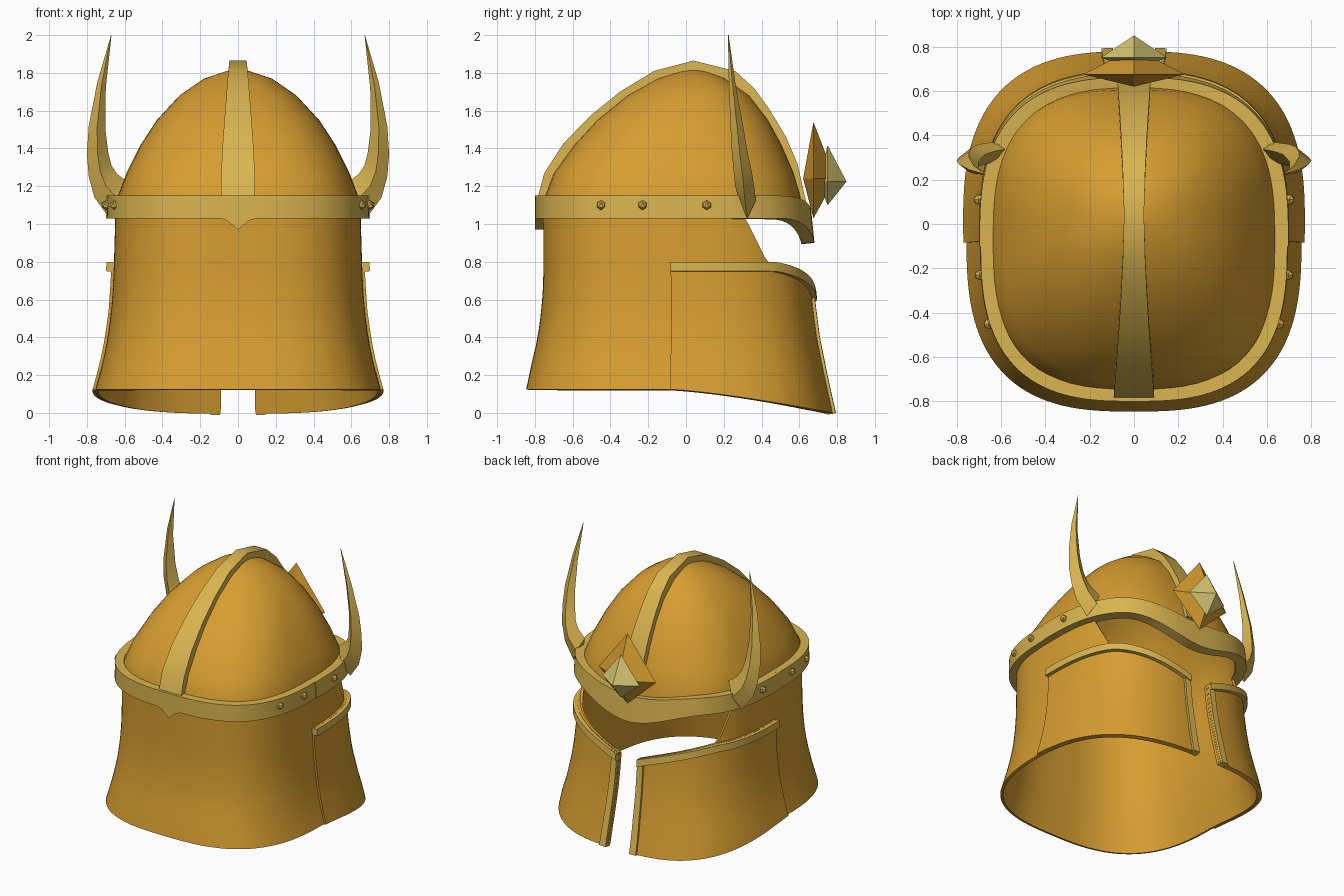
import bpy, bmesh, math
from mathutils import Vector

old = bpy.data.objects.get("Cube")
if old:
    bpy.data.objects.remove(old, do_unlink=True)


def material(name, rgb):
    m = bpy.data.materials.new(name)
    m.use_nodes = True
    m.diffuse_color = (*rgb, 1)
    m.node_tree.nodes["Principled BSDF"].inputs["Base Color"].default_value = (*rgb, 1)
    return m


GOLD = material("deep gold", (0.68, 0.34, 0.03))
TRIM = material("pale gold", (0.70, 0.46, 0.08))
STONE = material("light brass", (0.68, 0.58, 0.17))


def finish(name, bm, mat, thick=0, mirror=False, angle=35):
    """Turn a bmesh into a finished object, with optional thickness and mirroring."""
    me = bpy.data.meshes.new(name)
    bm.to_mesh(me)
    bm.free()
    me.materials.append(mat)
    ob = bpy.data.objects.new(name, me)
    bpy.context.collection.objects.link(ob)
    bpy.ops.object.select_all(action="DESELECT")
    ob.select_set(True)
    bpy.context.view_layer.objects.active = ob
    if thick:
        s = ob.modifiers.new("thickness", "SOLIDIFY")
        s.thickness, s.offset = thick, -1
    if mirror:
        ob.modifiers.new("mirror", "MIRROR").use_mirror_merge = False
    for m in list(ob.modifiers):
        bpy.ops.object.modifier_apply(modifier=m.name)
    bpy.ops.object.shade_smooth_by_angle(angle=math.radians(angle))
    return ob


def grid(rows):
    """Skin a list of equal-length point rows."""
    bm = bmesh.new()
    vs = [[bm.verts.new(p) for p in r] for r in rows]
    for a, b in zip(vs, vs[1:]):
        for i in range(len(a) - 1):
            bm.faces.new((a[i], a[i + 1], b[i + 1], b[i]))
    return bm


# Helmet wall: height, half width, back, front
WALL = [(0, .775, -.87, .765), (.13, .755, -.845, .735), (.25, .72, -.82, .71),
        (.4, .69, -.785, .68), (.55, .67, -.765, .66), (.7, .66, -.755, .645),
        (.85, .655, -.755, .635), (1.2, .645, -.755, .60)]


def section(phi, z, ax, yb, yf, n=2.8):
    """Point on a rounded-square ring."""
    c, s = math.cos(math.radians(phi)), math.sin(math.radians(phi))
    r = (abs(c) ** n + abs(s) ** n) ** (-1 / n)
    return Vector((ax * r * c, (yb + yf) / 2 + (yf - yb) / 2 * r * s, z))


def wall(phi, z, out=0):
    for a, b in zip(WALL, WALL[1:]):
        if z <= b[0]:
            break
    t = (z - a[0]) / (b[0] - a[0])
    ax, yb, yf = (a[k] + (b[k] - a[k]) * t for k in (1, 2, 3))
    return section(phi, z, ax + out, yb - out, yf + out)


def shell(name, start, end, low, high, out, thick, mat, rows=8, mirror=False):
    """Curved plate on the wall between two angles and two height rules."""
    cols = max(2, round((end - start) / 2.5))
    phis = [start + (end - start) * i / cols for i in range(cols + 1)]
    pts = [[wall(p, low(p) + (high(p) - low(p)) * j / rows, out) for p in phis]
           for j in range(rows + 1)]
    return finish(name, grid(pts), mat, thick, mirror)


def fold(phi):
    """Angle mirrored into -90..90, where 90 is the face side."""
    return math.degrees(math.asin(math.sin(math.radians(phi))))


def hem(phi):
    t = max(0, (wall(phi, .1).y + .1) / .84)
    return .125 - .125 * min(1, t) ** 1.4


def cheek_top(phi):
    return .8 - .15 * (max(0, fold(phi) - 40) / 42) ** 1.3


def wall_top(phi):
    f = fold(phi)
    if f < 30:
        return 1.06
    return max(cheek_top(phi) - .01, 1.06 - .25 * (f - 30) / 9)


def brow_drop(phi):
    t = max(0, 1 - abs(wall(phi, 1).x) / .52) if fold(phi) > 0 else 0
    return t * t * (3 - 2 * t)


def band_low(phi):
    return 1.03 - .06 * max(0, 1 - abs(wall(phi, 1).x) / .07)


SLIT = 83.2
shell("helmet_wall", SLIT - 360 + 2 * (90 - SLIT), SLIT, hem, wall_top, 0, .02, GOLD, 12)
shell("cheek_plate", -2, SLIT, hem, cheek_top, .014, .02, GOLD, 8, True)
shell("cheek_top_rim", -2, SLIT, lambda p: cheek_top(p) - .05, cheek_top, .04, .05, TRIM, 1, True)
shell("slit_rim", SLIT - 3.6, SLIT, hem, cheek_top, .03, .045, TRIM, 8, True)
shell("rear_band", 180, 360, band_low, lambda p: 1.15, .045, .06, TRIM, 2)
shell("brow_band", -2, 182, lambda p: 1.03 - .13 * brow_drop(p),
      lambda p: 1.15 - .07 * brow_drop(p), .05, .07, TRIM, 2)

# Dome: height, half width, back, front, squareness
DOME = [(1.03, .65, -.765, .62, 2.8), (1.15, .635, -.745, .605, 2.8), (1.27, .59, -.70, .57, 2.7),
        (1.42, .515, -.59, .505, 2.6), (1.55, .43, -.47, .435, 2.5), (1.68, .31, -.31, .335, 2.4),
        (1.77, .18, -.15, .21, 2.2), (1.81, .06, -.03, .11, 2), (1.82, .001, .039, .041, 2)]
bm = grid([[section(i * 5, *ring) for i in range(73)] for ring in DOME])
bmesh.ops.remove_doubles(bm, verts=bm.verts, dist=.003)
finish("dome", bm, GOLD, .02, angle=50)

# Crest strip running over the dome, narrow at the top
CREST = [(-.79, 1.12), (-.75, 1.27), (-.65, 1.425), (-.51, 1.57), (-.35, 1.70), (-.17, 1.81),
         (.04, 1.865), (.26, 1.81), (.36, 1.72), (.44, 1.61), (.53, 1.46), (.59, 1.32), (.635, 1.12)]
strip = []
for y, z in CREST:
    w = .045 + .045 * min(1, abs(y - .04) / .8) ** 1.5
    strip.append([(-w, y, z), (w, y, z)])
finish("crest", grid(strip), TRIM, .065)

# Horns: outer x, outer z, inner x, inner z, middle y, half thickness
HORN = [(.68, 1.03, .58, 1.22, .325, .045), (.76, 1.14, .64, 1.265, .31, .05),
        (.79, 1.25, .67, 1.31, .30, .048), (.80, 1.37, .687, 1.38, .285, .042),
        (.79, 1.52, .702, 1.5, .27, .034), (.745, 1.75, .70, 1.72, .245, .018),
        (.672, 2, .67, 1.998, .224, .002)]
rings = []
for xo, zo, xi, zi, y, h in HORN:
    mx, mz = xo * .5 + xi * .5, zo * .5 + zi * .5
    rings.append([(xo, y, zo), (mx, y + h, mz), (xi, y + h * .3, zi), (mx, y - h, mz), (xo, y, zo)])
bm = grid(rings)
bmesh.ops.remove_doubles(bm, verts=bm.verts, dist=.0005)
bmesh.ops.holes_fill(bm, edges=bm.edges)
bmesh.ops.recalc_face_normals(bm, faces=bm.faces)
finish("horn", bm, TRIM, mirror=True)

# Rivets along the band
bm = bmesh.new()
for x, y in ((.70, .11), (.695, -.23), (.655, -.45)):
    made = bmesh.ops.create_icosphere(bm, subdivisions=1, radius=.026)
    bmesh.ops.translate(bm, verts=made["verts"], vec=(x, y, 1.10))
finish("rivet", bm, TRIM, mirror=True)


def diamond(name, half, y, mid, top, bottom, back, front, mat):
    """Four-sided double pyramid pointing along y."""
    bm = bmesh.new()
    rim = [(half, y, mid), (0, y, top), (-half, y, mid), (0, y, bottom)]
    rim = [bm.verts.new(p) for p in rim]
    for tip in (back, front):
        v = bm.verts.new((0, tip, mid))
        for i in range(4):
            bm.faces.new((rim[i], rim[(i + 1) % 4], v))
    bmesh.ops.recalc_face_normals(bm, faces=bm.faces)
    finish(name, bm, mat, angle=10)


diamond("brow_gem_setting", .23, .675, 1.24, 1.54, 1.03, .62, .79, GOLD)
diamond("brow_gem", .15, .75, 1.225, 1.415, 1.10, .70, .85, STONE)
